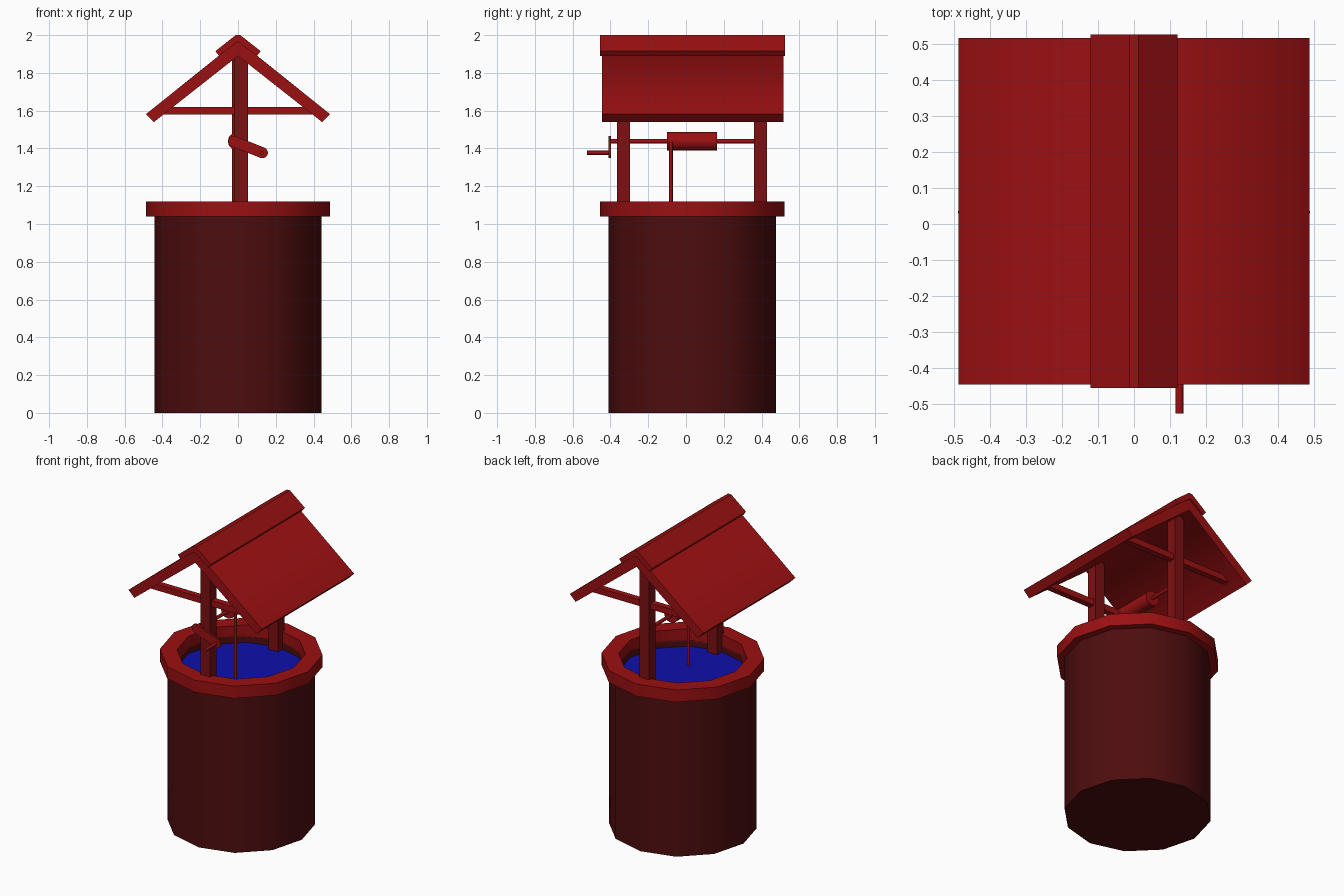
import bpy, bmesh
from math import sin, cos, pi, radians, atan2
from mathutils import Matrix, Vector

if "Cube" in bpy.data.objects:
    bpy.data.objects.remove(bpy.data.objects["Cube"])

CY = 0.033  # well axis in y


def material(name, color):
    m = bpy.data.materials.new(name)
    m.diffuse_color = color
    m.use_nodes = True
    m.node_tree.nodes["Principled BSDF"].inputs["Base Color"].default_value = m.diffuse_color
    return m


RED = material("red_paint", (0.33, 0.005, 0.006, 1))
WOOD = material("post_red", (0.2, 0.005, 0.006, 1))
DARK = material("dark_red", (0.076, 0.004, 0.0045, 1))
BLUE = material("water_blue", (0.0045, 0.0045, 0.4, 1))


def finish(name, bm, mat=RED, smooth=0):
    """Make the object; smooth is the angle in degrees below which edges are soft."""
    bmesh.ops.recalc_face_normals(bm, faces=bm.faces)
    me = bpy.data.meshes.new(name)
    bm.to_mesh(me)
    bm.free()
    me.materials.append(mat)
    if smooth:
        me.shade_smooth()
        me.set_sharp_from_angle(angle=radians(smooth))
    ob = bpy.data.objects.new(name, me)
    bpy.context.collection.objects.link(ob)
    return ob


def box(name, x, y, z, mat=RED):
    """Box from (min, max) ranges."""
    bm = bmesh.new()
    size = [r[1] - r[0] for r in (x, y, z)]
    mid = [(r[0] + r[1]) / 2 for r in (x, y, z)]
    bmesh.ops.create_cube(bm, size=1, matrix=Matrix.Translation(mid) @ Matrix.Diagonal((*size, 1)))
    return finish(name, bm, mat)


def extrude_y(name, outline, y0, y1, smooth=0):
    """Extrude an x-z outline along y."""
    bm = bmesh.new()
    face = bm.faces.new([bm.verts.new((x, y0, z)) for x, z in outline])
    new = bmesh.ops.extrude_face_region(bm, geom=[face])["geom"]
    bmesh.ops.translate(bm, vec=(0, y1 - y0, 0), verts=[v for v in new if isinstance(v, bmesh.types.BMVert)])
    return finish(name, bm, RED, smooth)


def rod(name, a, b, r, sides=12):
    """Cylinder between two points."""
    a, b = Vector(a), Vector(b)
    rot = (b - a).to_track_quat('Z', 'Y').to_matrix().to_4x4()
    bm = bmesh.new()
    bmesh.ops.create_cone(bm, cap_ends=True, segments=sides, radius1=r, radius2=r,
                          depth=(b - a).length, matrix=Matrix.Translation((a + b) / 2) @ rot)
    return finish(name, bm, RED, 50)


def lathe(name, profile, closed=False, mat=RED, sides=12):
    """Revolve an (r, z) profile around the well axis."""
    bm = bmesh.new()
    rings = []
    for r, z in profile:
        rings.append([bm.verts.new((r * cos(2 * pi * i / sides), CY + r * sin(2 * pi * i / sides), z))
                      for i in range(sides)])
    pairs = list(zip(rings, rings[1:]))
    if closed:
        pairs.append((rings[-1], rings[0]))
    else:
        bm.faces.new(rings[0])
    for p, q in pairs:
        for i in range(sides):
            j = (i + 1) % sides
            bm.faces.new((p[i], p[j], q[j], q[i]))
    return finish(name, bm, mat, 40)


# Well wall with closed base, rim and water
lathe("well_wall", [(0.443, 0), (0.443, 1.05), (0.385, 1.05), (0.385, 0.98)], mat=DARK)
lathe("well_rim", [(0.385, 1.04), (0.488, 1.04), (0.488, 1.12), (0.385, 1.12)], closed=True)
lathe("water", [(0.385, 1.005)], mat=BLUE)

# Posts and cross beams
for side, y, x in (("front", -0.331, 0.017), ("back", 0.394, 0.004)):
    box(side + "_post", (x - 0.035, x + 0.035), (y - 0.034, y + 0.034), (0.99, 1.92), WOOD)
    box(side + "_beam", (-0.40, 0.40), (y - 0.02, y + 0.02), (1.58, 1.62))

# Roof and ridge cap
extrude_y("roof", [(-0.487, 1.582), (0, 1.972), (0.487, 1.582),
                   (0.445, 1.54), (0, 1.89), (-0.445, 1.54)], -0.445, 0.515, 80)
extrude_y("ridge_cap", [(-0.12, 1.915), (-0.012, 2.0), (0.012, 2.0), (0.12, 1.915),
                        (0.10, 1.89), (0, 1.965), (-0.10, 1.89)], -0.455, 0.525)

# Winch: axle, drum, rope
AX, AZ = -0.005, 1.438
rod("axle", (AX, -0.405, AZ), (AX, 0.39, AZ), 0.011)
rod("drum", (AX, -0.10, AZ), (AX, 0.165, AZ), 0.049)
rod("rope", (0.038, -0.08, 0.99), (0.038, -0.08, AZ), 0.01, 8)

# Crank: round-ended arm and handle
p, q, r = (-0.022, 1.437), (0.13, 1.377), 0.029
ang = atan2(q[1] - p[1], q[0] - p[0])
arm = []
for centre, start in ((q, ang - pi / 2), (p, ang + pi / 2)):
    arm += [(centre[0] + r * cos(start + pi * i / 6), centre[1] + r * sin(start + pi * i / 6)) for i in range(7)]
extrude_y("crank_arm", arm, -0.41, -0.398, 40)
rod("crank_handle", (0.126, -0.525, 1.377), (0.126, -0.40, 1.377), 0.011)
